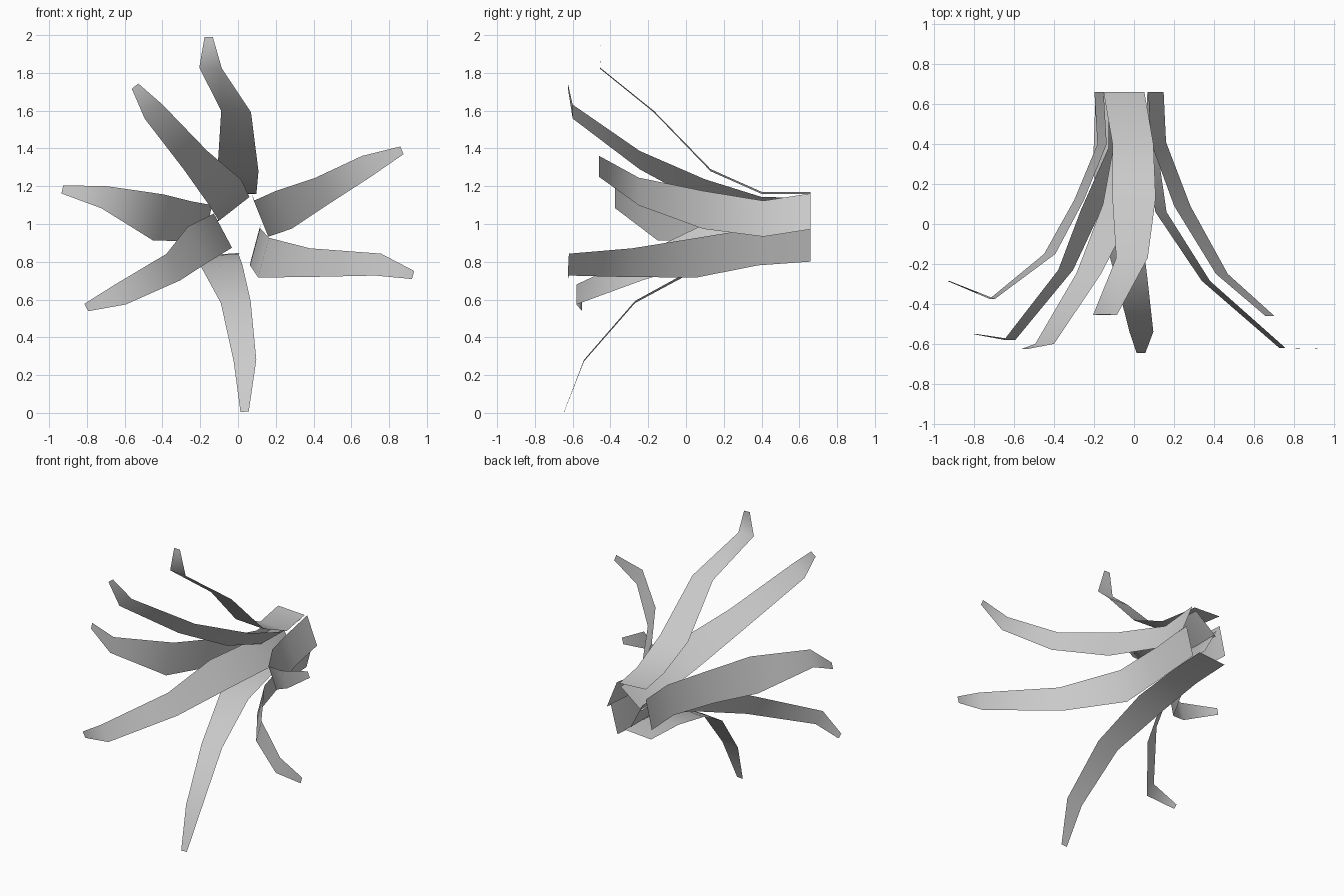
import bpy
from math import cos, sin, radians

# Strip widths shared by all petals, from the root to the tip
WIDTHS = (0.205, 0.205, 0.217, 0.158, 0.12, 0.044)


def petal(name, angle, path, mid=WIDTHS[3]):
    """Thin ribbon: a cross bar held at one angle, swept along a centre path."""
    widths = WIDTHS[:3] + (mid,) + WIDTHS[4:]
    dx, dz = cos(radians(angle)), sin(radians(angle))
    verts = []
    for (x, y, z), w in zip(path, widths):
        for side in (-0.5, 0.5):
            verts.append((x + side * w * dx, y, z + side * w * dz))
    faces = [(i, i + 1, i + 3, i + 2) for i in range(0, len(verts) - 2, 2)]
    mesh = bpy.data.meshes.new(name)
    mesh.from_pydata(verts, [], faces)
    mesh.shade_smooth()
    obj = bpy.data.objects.new(name, mesh)
    bpy.context.collection.objects.link(obj)
    return obj


# Seven petals, counter-clockwise from the top as seen from the front
petal("petal_top", -3,
      [(-.05, .66, 1.165), (-.005, .4, 1.165), (0, .13, 1.285),
       (-.01, -.17, 1.595), (-.145, -.455, 1.825), (-.155, -.45, 1.99)])
petal("petal_upper_left", 38,
      [(-.04, .66, 1.075), (-.02, .4, 1.08), (-.07, .1, 1.17),
       (-.225, -.245, 1.338), (-.447, -.6, 1.595), (-.545, -.625, 1.73)])
petal("petal_left", 77,
      [(-.175, .66, 1.0), (-.16, .4, 1.0), (-.275, .12, 1.015),
       (-.422, -.15, 1.035), (-.71, -.375, 1.142), (-.93, -.285, 1.183)], mid=0.25)
petal("petal_lower_left", 118,
      [(-.08, .66, .965), (-.08, .38, .965), (-.215, .07, .89),
       (-.342, -.23, .772), (-.622, -.58, .627), (-.803, -.55, .558)])
petal("petal_bottom", 4,
      [(-.09, .66, .84), (-.1, .37, .835), (-.085, .08, .777),
       (-.012, -.27, .587), (.037, -.54, .277), (.035, -.645, .006)])
petal("petal_lower_right", 75,
      [(.093, .66, .9), (.09, .38, .88), (.135, .06, .822),
       (.36, -.285, .795), (.742, -.62, .785), (.927, -.625, .73)])
petal("petal_upper_right", 112,
      [(.11, .66, 1.067), (.122, .41, 1.028), (.242, .09, 1.075),
       (.44, -.25, 1.172), (.68, -.46, 1.305), (.868, -.46, 1.39)])
